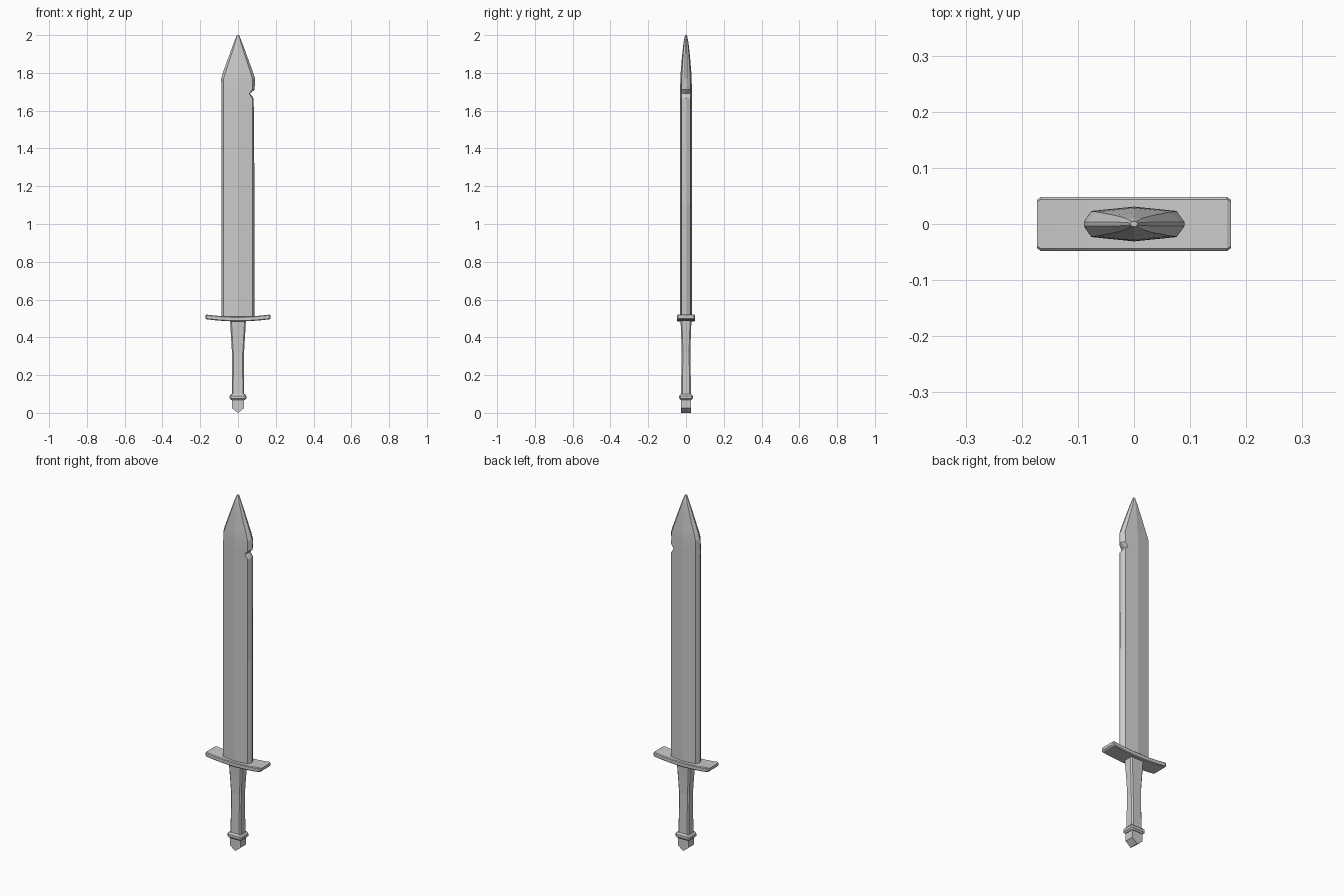
import bpy, bmesh


def loft(name, rings):
    """Skin a list of equal-length closed rings and cap both ends."""
    bm = bmesh.new()
    rows = [[bm.verts.new(p) for p in ring] for ring in rings]
    n = len(rows[0])
    for a, b in zip(rows, rows[1:]):
        for i in range(n):
            j = (i + 1) % n
            bm.faces.new((a[i], a[j], b[j], b[i]))
    bm.faces.new(rows[0])
    bm.faces.new(rows[-1])
    bmesh.ops.recalc_face_normals(bm, faces=bm.faces)
    mesh = bpy.data.meshes.new(name)
    bm.to_mesh(mesh)
    bm.free()
    ob = bpy.data.objects.new(name, mesh)
    bpy.context.collection.objects.link(ob)
    return ob


def chamfered(hx, hy, c):
    """Rectangle outline with cut corners."""
    return [(hx, -hy + c), (hx, hy - c), (hx - c, hy), (-hx + c, hy),
            (-hx, hy - c), (-hx, -hy + c), (-hx + c, -hy), (hx - c, -hy)]


def stack(name, sections):
    """Loft chamfered rectangles up z: (z, half x, half y, chamfer)."""
    return loft(name, [[(x, y, z) for x, y in chamfered(hx, hy, c)]
                       for z, hx, hy, c in sections])


def blade_ring(z, left, right, bevel_l, bevel_r, t, edge):
    def y(b):
        return t * (1 - 0.29 * b / max(left, 0.005) * 1.0)
    yl, yr = y(bevel_l), y(min(bevel_r, left))
    half = [(right, edge), (bevel_r, yr), (0, t), (-bevel_l, yl), (-left, edge)]
    return [(px, py, z) for px, py in half + [(a, -b) for a, b in reversed(half)]]


# Blade with a nick in the right edge and a tapering point
blade = [
    (0.495, 0.088, 0.088, 0.076, 0.076, 0.031, 0.004),
    (1.10, 0.088, 0.088, 0.076, 0.076, 0.031, 0.004),
    (1.665, 0.088, 0.083, 0.076, 0.076, 0.031, 0.004),
    (1.69, 0.088, 0.064, 0.076, 0.060, 0.031, 0.006),
    (1.712, 0.088, 0.088, 0.076, 0.076, 0.031, 0.004),
    (1.77, 0.089, 0.090, 0.076, 0.076, 0.030, 0.004),
    (1.80, 0.081, 0.081, 0.067, 0.067, 0.0285, 0.004),
    (1.90, 0.044, 0.044, 0.034, 0.034, 0.020, 0.004),
    (1.96, 0.022, 0.022, 0.015, 0.015, 0.013, 0.003),
    (2.00, 0.006, 0.006, 0.004, 0.004, 0.005, 0.002),
]
loft("blade", [blade_ring(*s) for s in blade])

# Crossguard, bowed upwards at both ends, chamfered all round
rings = []
for i in range(-7, 8):
    s = max(-6, min(6, i))
    end = abs(i) == 7
    x = 0.173 * (i / 7) if end else 0.166 * s / 6
    zc = 0.497 + 0.012 * (x / 0.173) ** 2
    hy, hz = (0.043, 0.008) if end else (0.048, 0.0125)
    rings.append([(x, y, zc + z) for y, z in chamfered(hy, hz, 0.004)])
loft("crossguard", rings)

# Grip, flared towards the guard
stack("grip", [
    (0.095, 0.033, 0.027, 0.007),
    (0.20, 0.032, 0.025, 0.007),
    (0.32, 0.032, 0.023, 0.007),
    (0.42, 0.038, 0.026, 0.007),
    (0.49, 0.042, 0.029, 0.007),
])

# Collar between grip and pommel
stack("collar", [
    (0.068, 0.036, 0.029, 0.005),
    (0.076, 0.044, 0.036, 0.007),
    (0.090, 0.044, 0.036, 0.007),
    (0.100, 0.036, 0.029, 0.005),
])

# Pommel with a wedge-shaped foot
profile = [(-0.033, 0.075), (-0.033, 0.026), (-0.006, 0.004), (0, 0.0),
           (0.006, 0.004), (0.033, 0.026), (0.033, 0.075)]
loft("pommel", [[(x, y, z) for x, z in profile] for y in (-0.026, 0.026)])
